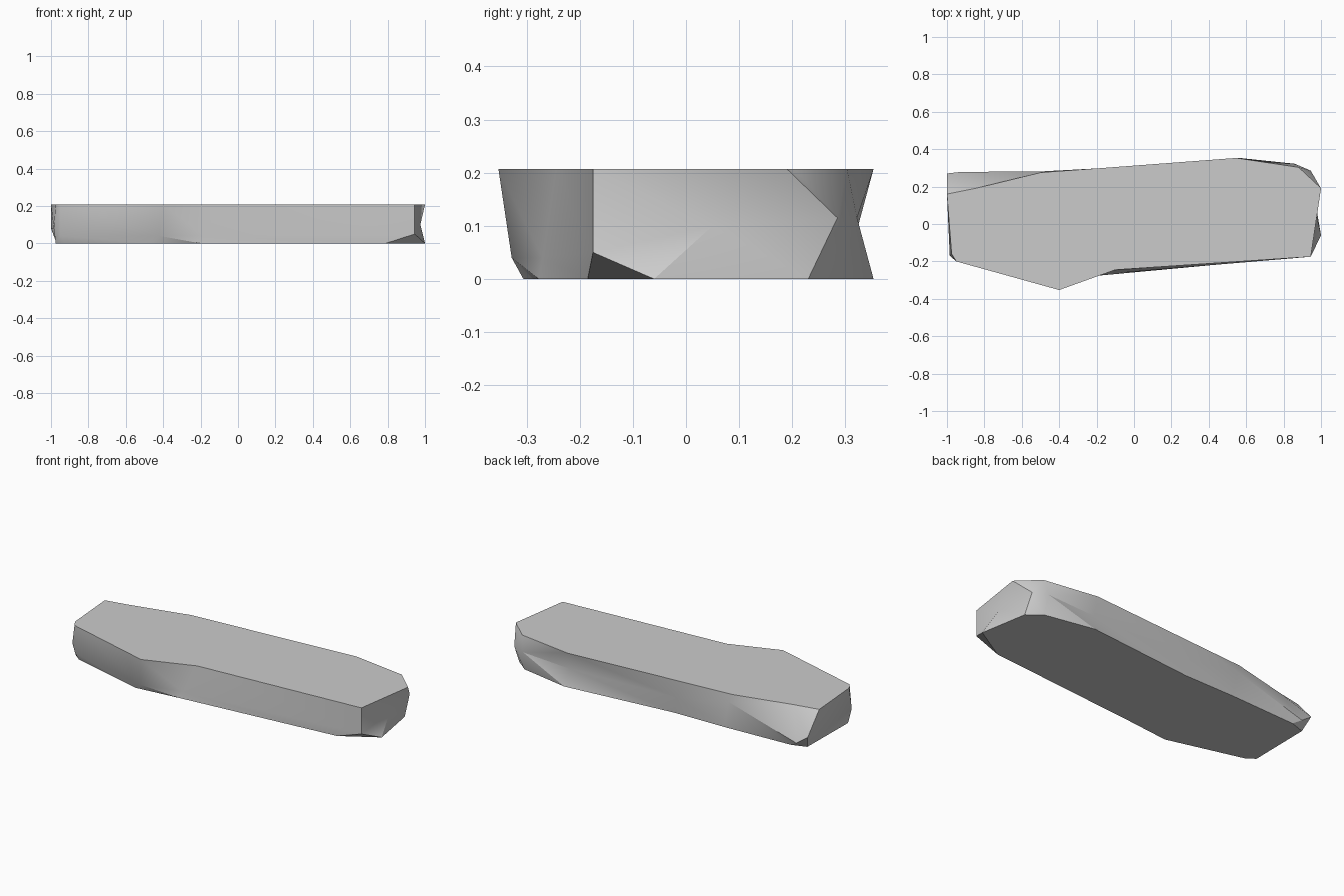
import bpy, bmesh, math

if "Cube" in bpy.data.objects:
    bpy.data.objects.remove(bpy.data.objects["Cube"])

H = 0.207

# Outlines of the slab, counter-clockwise from the front left corner
top = [(-.95, -.20), (-.40, -.353), (-.10, -.245), (.945, -.175), (1, .19),
       (.985, .205), (.88, .303), (.545, .353), (-.20, .297), (-.50, .275),
       (-.85, .19), (-1, .16), (-.975, -.16)]
middle = [(-.95, -.195, .04), (-.42, -.328, .04), (-.18, -.27, .04),
          (.945, -.175, .05), (.975, .05, .10), (.945, .285, .115),
          (.86, .322, .115), (.55, .324, .10), (-.15, .295, .10),
          (-.48, .282, .16), (-.93, .278, .03), (-1, .27, .08),
          (-.985, -.17, .08)]
bottom = [(-.93, -.185), (-.47, -.306), (-.20, -.277), (.79, -.185), (1, -.06),
          (.95, .23), (.87, .295), (.565, .353), (-.12, .285), (-.45, .28),
          (-.88, .26), (-.97, .23), (-.975, -.15)]

# Loft the three outlines into one rock slab
bm = bmesh.new()
rings = [[bm.verts.new((x, y, 0)) for x, y in bottom],
         [bm.verts.new(p) for p in middle],
         [bm.verts.new((x, y, H)) for x, y in top]]
n = len(top)
for low, high in zip(rings, rings[1:]):
    for i in range(n):
        j = (i + 1) % n
        bm.faces.new((low[i], low[j], high[j], high[i]))
caps = [bm.faces.new(rings[0][::-1]), bm.faces.new(rings[2])]
bmesh.ops.triangulate(bm, faces=[f for f in bm.faces if f not in caps],
                      quad_method='SHORT_EDGE')
bmesh.ops.recalc_face_normals(bm, faces=bm.faces[:])

mesh = bpy.data.meshes.new("rock_slab")
bm.to_mesh(mesh)
bm.free()
slab = bpy.data.objects.new("rock_slab", mesh)
bpy.context.collection.objects.link(slab)

# Soft walls with sharp rims
bpy.context.view_layer.objects.active = slab
slab.select_set(True)
bpy.ops.object.shade_smooth_by_angle(angle=math.radians(30))
